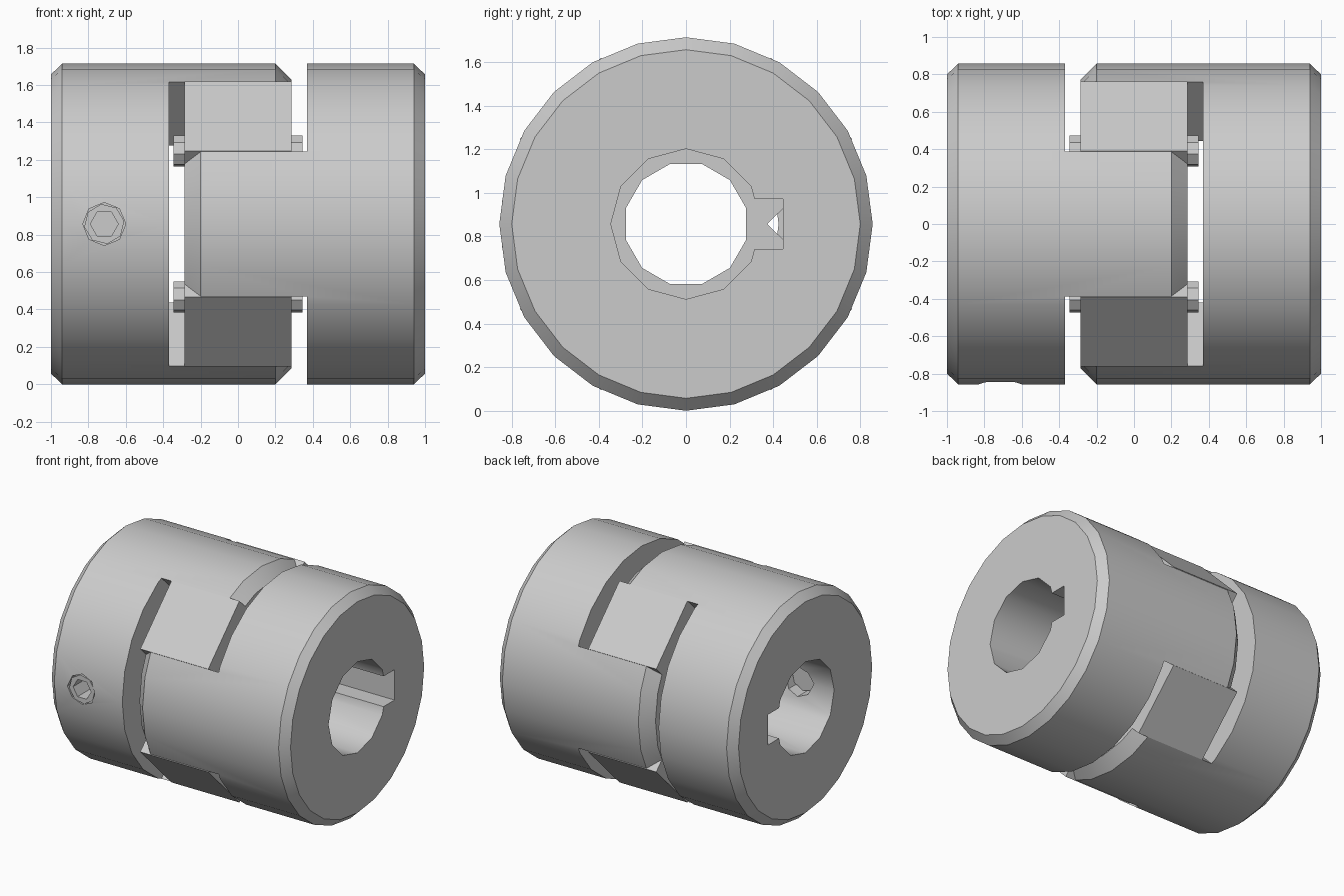
import bpy, bmesh
from math import sin, cos, pi, radians
from mathutils import Matrix, Vector

if "Cube" in bpy.data.objects:
    bpy.data.objects.remove(bpy.data.objects["Cube"])

R = 0.857        # outer radius, also the height of the axis
LEG = 0.264      # half width of a spider leg
NOTCH = LEG * 2 ** 0.5
FACE = 0.37      # hub face distance from the middle
TIP = 0.285      # jaw tip distance from the middle

steel = bpy.data.materials.new("plain_grey")
steel.use_nodes = True
grey = (0.6, 0.6, 0.6, 1)
steel.diffuse_color = grey
steel.node_tree.nodes["Principled BSDF"].inputs["Base Color"].default_value = grey


def ngon(r, n, turn=0.0):
    return [(r * cos(2 * pi * i / n + turn), r * sin(2 * pi * i / n + turn)) for i in range(n)]


def loft(name, rings, matrix=Matrix()):
    """Solid along x from (x, [(y, z), ...]) cross-sections."""
    bm = bmesh.new()
    loops = [[bm.verts.new((x, y, z)) for y, z in pts] for x, pts in rings]
    for a, b in zip(loops, loops[1:]):
        for i in range(len(a)):
            j = (i + 1) % len(a)
            bm.faces.new((a[i], a[j], b[j], b[i]))
    bm.faces.new(loops[0])
    bm.faces.new(loops[-1])
    bm.transform(Matrix.Translation((0, 0, R)) @ matrix)
    bmesh.ops.recalc_face_normals(bm, faces=bm.faces)
    mesh = bpy.data.meshes.new(name)
    bm.to_mesh(mesh)
    bm.free()
    mesh.materials.append(steel)
    ob = bpy.data.objects.new(name, mesh)
    bpy.context.collection.objects.link(ob)
    return ob


def prism(name, pts, x0, x1, matrix=Matrix()):
    return loft(name, [(x0, pts), (x1, pts)], matrix)


def combine(ob, other, operation="DIFFERENCE"):
    mod = ob.modifiers.new("combine", "BOOLEAN")
    mod.operation, mod.object, mod.solver = operation, other, "EXACT"
    bpy.context.view_layer.objects.active = ob
    bpy.ops.object.modifier_apply(modifier=mod.name)
    bpy.data.objects.remove(other)


def smooth(ob):
    bpy.ops.object.select_all(action="DESELECT")
    ob.select_set(True)
    bpy.context.view_layer.objects.active = ob
    bpy.ops.object.shade_smooth_by_angle(angle=radians(35))


def rect(y0, y1, z):
    return [(y0, -z), (y1, -z), (y1, z), (y0, z)]


# Points along -y, used for the set screw and its hole
screw_axis = Matrix.Translation((-0.715, 0, 0)) @ Matrix.Rotation(-pi / 2, 4, "Z")


def make_hub(name, side, jaw_turn):
    m = Matrix.Scale(-side, 4, Vector((1, 0, 0)))
    hub = loft(name, [(-1, ngon(0.8, 24)), (-0.94, ngon(R, 24)),
                      (0.2, ngon(R, 24)), (TIP, ngon(R - 0.085, 24))], m)
    # Bow-tie cut leaves two opposite jaws
    bow = [(0, NOTCH), (2, 2 + NOTCH), (2, -2 - NOTCH),
           (0, -NOTCH), (-2, -2 - NOTCH), (-2, 2 + NOTCH)]
    combine(hub, prism("jaw_cut", bow, -FACE, 1, m @ Matrix.Rotation(jaw_turn, 4, "X")))
    combine(hub, prism("inner_cut", ngon(0.425, 24), -FACE, 1, m))
    # Bore and keyway
    combine(hub, prism("bore_cut", ngon(0.345, 12), -2, 2, m))
    combine(hub, prism("key_cut", rect(0.2, 0.445, 0.115), -2, -0.3, m))
    return hub


left_jaw_hub = make_hub("right_hub", -1, 0)
other_hub = make_hub("left_hub", 1, pi / 2)
combine(left_jaw_hub, prism("screw_hole", ngon(0.115, 8), 0.2, 1, screw_axis))
smooth(left_jaw_hub)
smooth(other_hub)

# Spider: two crossed bars with a round hole
reach = (R * R - LEG * LEG) ** 0.5
spider = prism("spider", rect(-reach, reach, LEG), -TIP, TIP, Matrix.Rotation(pi / 4, 4, "X"))
combine(spider, prism("bar", rect(-reach, reach, LEG), -TIP, TIP,
                      Matrix.Rotation(-pi / 4, 4, "X")), "UNION")
combine(spider, prism("spider_hole", ngon(TIP, 12, pi / 12), -1, 1))
smooth(spider)

# Spacer bumps on both sides of each leg
for side in (-1, 1):
    for sy in (-1, 1):
        for sz in (-1, 1):
            bump = prism("spider_bump", ngon(0.085, 8, 0.2), TIP - 0.01, 0.345,
                         Matrix.Translation((0, 0.39 * sy, 0.39 * sz)) @ Matrix.Scale(side, 4, Vector((1, 0, 0))))
            smooth(bump)

# Set screw with a hexagon socket
screw = prism("set_screw", ngon(0.108, 8, 0.15), 0.4, 0.845, screw_axis)
combine(screw, prism("socket", ngon(0.075, 6), 0.62, 1, screw_axis))
smooth(screw)
